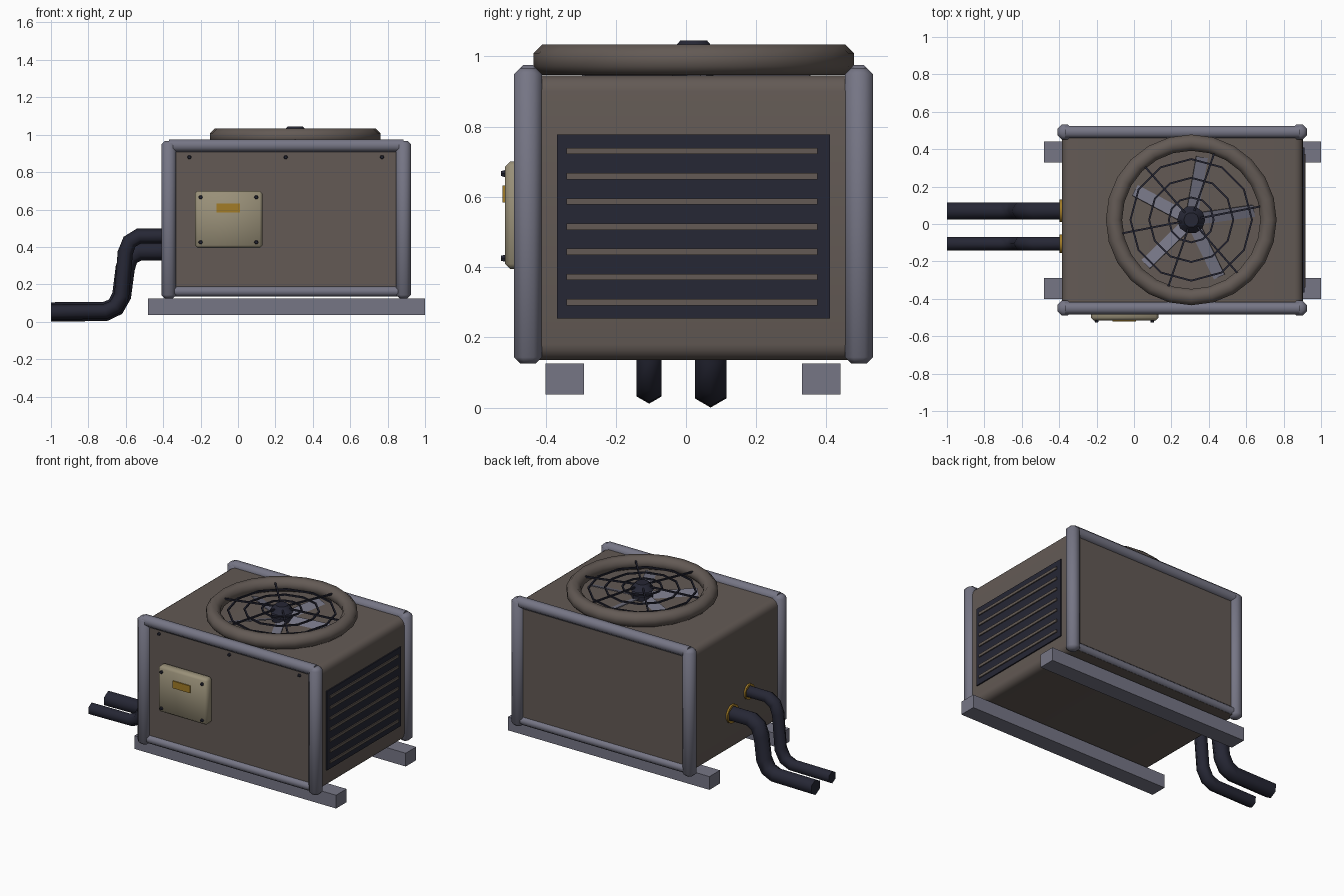
import bpy, bmesh, math
from mathutils import Vector, Matrix

if "Cube" in bpy.data.objects:
    bpy.data.objects.remove(bpy.data.objects["Cube"], do_unlink=True)


def material(name, rgb):
    m = bpy.data.materials.new(name)
    m.use_nodes = True
    m.diffuse_color = (*rgb, 1)
    m.node_tree.nodes["Principled BSDF"].inputs["Base Color"].default_value = (*rgb, 1)
    return m


TAUPE = material("taupe paint", (0.125, 0.102, 0.09))
STEEL = material("blue grey steel", (0.18, 0.18, 0.235))
DARK = material("dark rubber", (0.019, 0.02, 0.035))
BEIGE = material("beige cover", (0.32, 0.28, 0.19))
GOLD = material("brass", (0.36, 0.2, 0.02))


def finish(name, bm, mat, smooth=35):
    bmesh.ops.recalc_face_normals(bm, faces=bm.faces)
    mesh = bpy.data.meshes.new(name)
    bm.to_mesh(mesh)
    bm.free()
    mesh.materials.append(mat)
    ob = bpy.data.objects.new(name, mesh)
    bpy.context.collection.objects.link(ob)
    if smooth:
        bpy.ops.object.select_all(action="DESELECT")
        ob.select_set(True)
        bpy.context.view_layer.objects.active = ob
        bpy.ops.object.shade_smooth_by_angle(angle=math.radians(smooth))
    return ob


def box(name, x, y, z, mat, bevel=0, axis=None, segments=1):
    """Box from ranges; bevels all edges, or only those along one axis."""
    bm = bmesh.new()
    bmesh.ops.create_cube(bm, size=1)
    for v in bm.verts:
        v.co = [(a + b) / 2 + c * (b - a) for (a, b), c in zip((x, y, z), v.co)]
    if bevel:
        edges = [e for e in bm.edges if axis is None or
                 abs((e.verts[0].co - e.verts[1].co).normalized()[axis]) > 0.9]
        bmesh.ops.bevel(bm, geom=edges, offset=bevel, segments=segments,
                        profile=0.5, affect="EDGES")
    return finish(name, bm, mat, 50 if bevel else 0)


def rod(name, a, b, r, mat, sides=8, r2=None, tip=0, smooth=50):
    """Cylinder or cone between two points, with optional chamfered ends."""
    a, b = Vector(a), Vector(b)
    d = b - a
    bm = bmesh.new()
    bmesh.ops.create_cone(bm, cap_ends=True, segments=sides, radius1=r,
                          radius2=r if r2 is None else r2, depth=d.length)
    if tip:
        caps = [e for e in bm.edges if abs(e.verts[0].co.z - e.verts[1].co.z) < 1e-4]
        bmesh.ops.bevel(bm, geom=caps, offset=tip, segments=1, affect="EDGES")
    turn = Matrix.Rotation(math.pi / sides, 4, "Z")
    bm.transform(Matrix.Translation((a + b) / 2) @
                 d.to_track_quat("Z", "Y").to_matrix().to_4x4() @ turn)
    return finish(name, bm, mat, smooth)


def ring(name, centre, major, minor, mat, steps, sides):
    bm = bmesh.new()
    loops = []
    for i in range(steps):
        t = 2 * math.pi * i / steps
        out = Vector((math.cos(t), math.sin(t), 0))
        loops.append([])
        for j in range(sides):
            s = 2 * math.pi * (j + 0.5) / sides
            p = Vector(centre) + out * (major + minor * math.cos(s))
            loops[-1].append(bm.verts.new(p + Vector((0, 0, minor * math.sin(s)))))
    for i in range(steps):
        for j in range(sides):
            k, l = (i + 1) % steps, (j + 1) % sides
            bm.faces.new((loops[i][j], loops[k][j], loops[k][l], loops[i][l]))
    return finish(name, bm, mat, 60)


def pipe(name, y, r, path, mat):
    """Six-sided tube swept along a path in the xz plane."""
    pts = [Vector((x, y, z)) for x, z in path]
    bm = bmesh.new()
    loops = []
    for i, p in enumerate(pts):
        before = (p - pts[i - 1]).normalized() if i else None
        after = (pts[i + 1] - p).normalized() if i < len(pts) - 1 else None
        t = ((before or after) + (after or before)).normalized()
        n = Vector((-t.z, 0, t.x))
        loops.append([bm.verts.new(p + r * (n * math.cos(k * math.pi / 3) +
                      Vector((0, math.sin(k * math.pi / 3), 0)))) for k in range(6)])
    for a, b in zip(loops, loops[1:]):
        for k in range(6):
            bm.faces.new((a[k], a[k - 1], b[k - 1], b[k]))
    bm.faces.new(loops[0])
    bm.faces.new(loops[-1])
    return finish(name, bm, mat, 65)


# Housing with rounded long edges, on two skids
box("housing", (-0.385, 0.903), (-0.455, 0.5), (0.135, 0.945), TAUPE, 0.045, 1, 4)
for side, y in (("front", -0.4), ("back", 0.33)):
    box(side + "_skid", (-0.48, 1), (y, y + 0.11), (0.037, 0.125), STEEL)

# Frames of posts and rails on the front and back
for side, y in (("front", -0.45), ("back", 0.492)):
    for end, x in (("right", -0.37), ("left", 0.885)):
        rod(f"{side}_{end}_post", (x, y, 0.125), (x, y, 0.967), 0.043, STEEL, 8, tip=0.018)
    rod(side + "_top_rail", (-0.37, y, 0.942), (0.885, y, 0.942), 0.036, STEEL)
    rod(side + "_bottom_rail", (-0.37, y, 0.162), (0.885, y, 0.162), 0.028, STEEL)

# Front screws and control cover
for i, x in enumerate((-0.26, 0.255, 0.77)):
    rod(f"front_screw_{i}", (x, -0.45, 0.88), (x, -0.467, 0.88), 0.013, DARK, 6, 0.008)
box("control_cover", (-0.23, 0.13), (-0.515, -0.45), (0.395, 0.7), BEIGE, 0.014)
box("cover_label", (-0.115, 0.012), (-0.522, -0.514), (0.584, 0.632), GOLD)
for i, (x, z) in enumerate((x, z) for x in (-0.2, 0.098) for z in (0.425, 0.666)):
    rod(f"cover_screw_{i}", (x, -0.51, z), (x, -0.527, z), 0.013, DARK, 6, 0.008)

# Louvred vent on the left side
box("vent_panel", (0.89, 0.911), (-0.367, 0.41), (0.253, 0.777), DARK)
for i in range(7):
    z = 0.3 + i * 0.0717
    box(f"vent_slat_{i}", (0.9, 0.918), (-0.34, 0.375), (z - 0.009, z + 0.009), TAUPE)

# Fan shroud, motor and blades
FX, FY = 0.306, 0.022
ring("fan_shroud", (FX, FY, 0.99), 0.413, 0.047, TAUPE, 24, 8)
rod("fan_motor", (FX, FY, 0.94), (FX, FY, 0.975), 0.065, DARK, 8)
for i in range(5):
    bm = bmesh.new()
    bmesh.ops.create_cube(bm, size=1)
    bm.transform(Matrix.Translation((FX, FY, 0.953)) @
                 Matrix.Rotation(math.radians(8 + 72 * i), 4, "Z") @
                 Matrix.Translation((0.2, 0, 0)) @ Matrix.Rotation(0.35, 4, "X") @
                 Matrix.Diagonal((0.28, 0.07, 0.006, 1)))
    finish(f"fan_blade_{i}", bm, STEEL, 0)

# Wire guard
for i, r in enumerate((0.12, 0.225, 0.325)):
    ring(f"guard_ring_{i}", (FX, FY, 1.015 - 0.01 * i), r, 0.007, DARK, 12, 4)
for i in range(6):
    t = math.radians(11 + 60 * i)
    c, s = math.cos(t), math.sin(t)
    rod(f"guard_spoke_{i}", (FX, FY, 1.027), (FX + 0.39 * c, FY + 0.39 * s, 1.01),
        0.007, DARK, 4)
rod("guard_hub", (FX, FY, 1.005), (FX, FY, 1.045), 0.075, DARK, 10, 0.04)

# Pipes with brass collars on the right side
for name, y, r, z in (("large", 0.07, 0.052, 0.378), ("small", -0.105, 0.041, 0.458)):
    path = [(-1, 0.052), (-0.71, 0.055), (-0.655, 0.08), (-0.622, 0.14),
            (-0.603, z - 0.09), (-0.58, z - 0.03), (-0.53, z), (-0.37, z)]
    pipe(name + "_pipe", y, r, path, DARK)
    rod(name + "_collar", (-0.37, y, z), (-0.397, y, z), r + 0.01, GOLD, 12)
